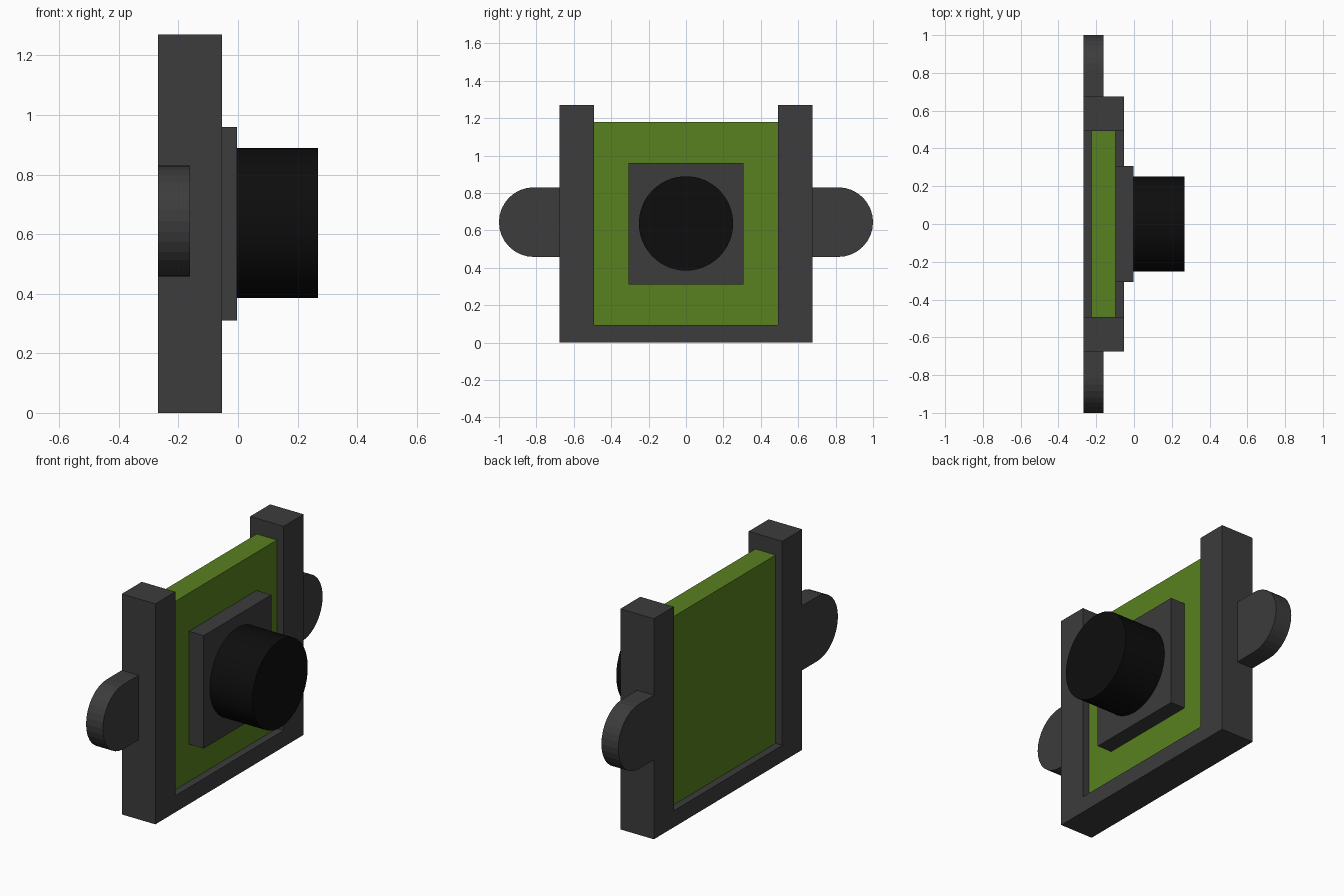
import bpy, bmesh, math

if "Cube" in bpy.data.objects:
    bpy.data.objects.remove(bpy.data.objects["Cube"])


def material(name, rgb):
    m = bpy.data.materials.new(name)
    m.diffuse_color = (*rgb, 1)
    m.use_nodes = True
    m.node_tree.nodes["Principled BSDF"].inputs["Base Color"].default_value = m.diffuse_color
    return m


GREY = material("dark_grey", (0.045, 0.045, 0.045))
GREEN = material("board_green", (0.10, 0.22, 0.014))
BLACK = material("lens_black", (0.004, 0.004, 0.004))


def prism(name, profile, x0, x1, mat):
    """Extrude a closed (y, z) outline along x from x0 to x1."""
    bm = bmesh.new()
    face = bm.faces.new([bm.verts.new((x0, y, z)) for y, z in profile])
    out = bmesh.ops.extrude_face_region(bm, geom=[face])["geom"]
    verts = [v for v in out if isinstance(v, bmesh.types.BMVert)]
    bmesh.ops.translate(bm, verts=verts, vec=(x1 - x0, 0, 0))
    bmesh.ops.recalc_face_normals(bm, faces=bm.faces)
    mesh = bpy.data.meshes.new(name)
    bm.to_mesh(mesh)
    bm.free()
    mesh.materials.append(mat)
    obj = bpy.data.objects.new(name, mesh)
    bpy.context.collection.objects.link(obj)
    return obj


def rect(y, z0, z1):
    return [(-y, z0), (y, z0), (y, z1), (-y, z1)]


def arc(cy, cz, r, a0, a1, n):
    return [(cy + r * math.cos(a0 + (a1 - a0) * i / n),
             cz + r * math.sin(a0 + (a1 - a0) * i / n)) for i in range(n + 1)]


# U-shaped holder, open at the top
holder = [(-0.675, 0), (0.675, 0), (0.675, 1.27), (0.493, 1.27),
          (0.493, 0.095), (-0.493, 0.095), (-0.493, 1.27), (-0.675, 1.27)]
prism("holder_frame", holder, -0.268, -0.054, GREY)

# Circuit board held between the rails
prism("circuit_board", rect(0.493, 0.095, 1.18), -0.226, -0.097, GREEN)

# Sensor housing and lens barrel
prism("sensor_housing", rect(0.308, 0.31, 0.96), -0.097, -0.003, GREY)
lens = prism("lens_barrel", arc(0, 0.637, 0.252, 0, math.tau, 64)[:-1], -0.003, 0.268, BLACK)

# Rounded mounting ears on both sides
ear = arc(0.814, 0.644, 0.186, -math.pi / 2, math.pi / 2, 16) + [(0.675, 0.83), (0.675, 0.458)]
ears = [prism(f"mounting_ear_{side}", [(s * y, z) for y, z in ear], -0.268, -0.161, GREY)
        for side, s in (("left", -1), ("right", 1))]

# Smooth the round walls, keep the edges sharp
for obj in [lens]:
    bpy.ops.object.select_all(action="DESELECT")
    obj.select_set(True)
    bpy.context.view_layer.objects.active = obj
    bpy.ops.object.shade_smooth_by_angle(angle=math.radians(30))
